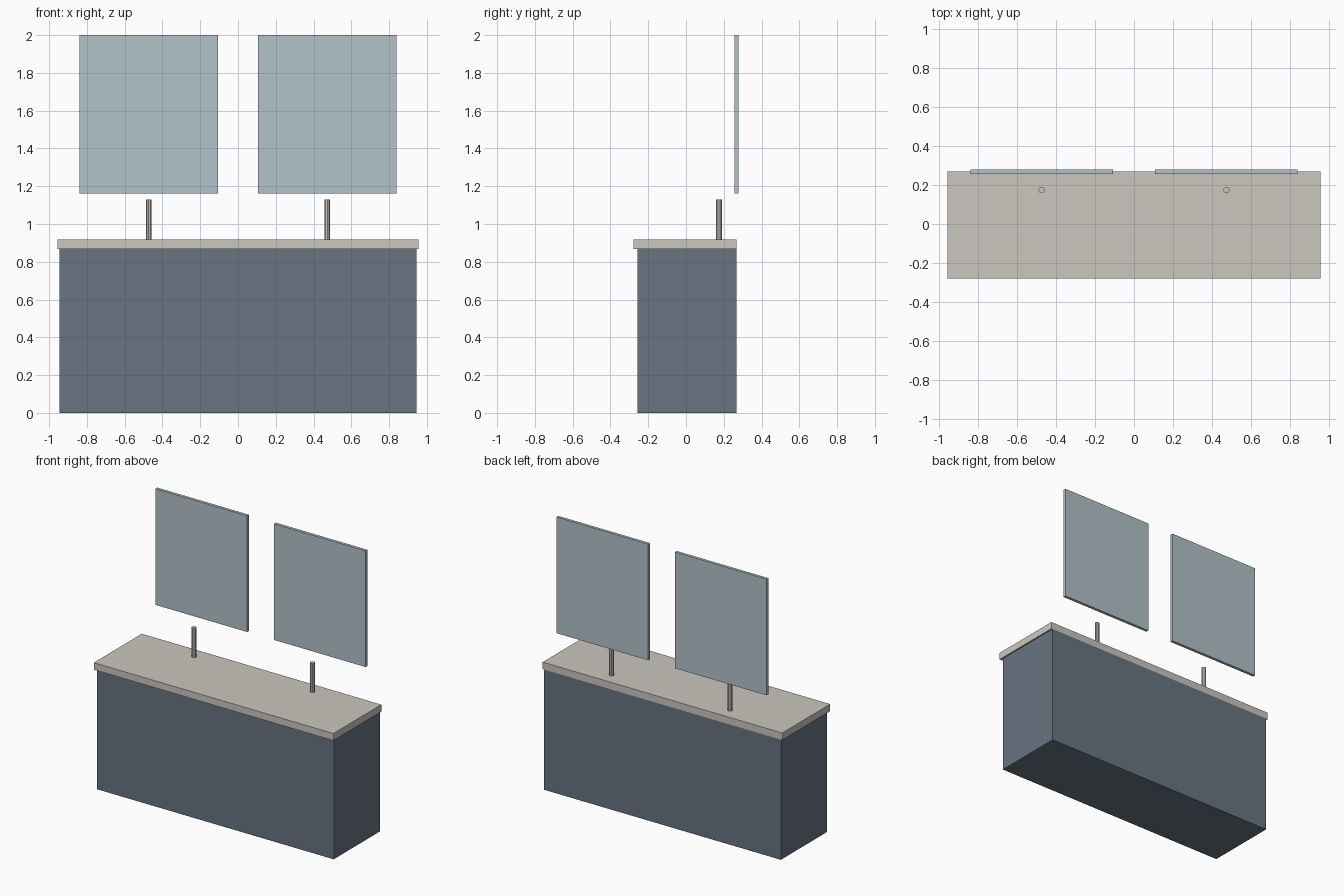
import bpy

if "Cube" in bpy.data.objects:
    bpy.data.objects.remove(bpy.data.objects["Cube"])


def material(name, rgb):
    # sRGB 0-255 to linear
    lin = [((c / 255 + 0.055) / 1.055) ** 2.4 for c in rgb]
    m = bpy.data.materials.new(name)
    m.diffuse_color = (*lin, 1)
    m.use_nodes = True
    m.node_tree.nodes["Principled BSDF"].inputs["Base Color"].default_value = m.diffuse_color
    return m


slate = material("slate_blue", (103, 117, 130))
stone = material("warm_stone", (203, 199, 191))
glass = material("mirror_glass", (178, 194, 201))


def box(name, x, y, z, mat):
    # box from (min, max) ranges
    bpy.ops.mesh.primitive_cube_add(
        size=1, location=[(a + b) / 2 for a, b in (x, y, z)])
    o = bpy.context.object
    o.name = name
    o.scale = [b - a for a, b in (x, y, z)]
    bpy.ops.object.transform_apply(location=False, rotation=False, scale=True)
    o.data.materials.append(mat)


# cabinet and countertop
box("cabinet", (-0.945, 0.945), (-0.258, 0.268), (0, 0.867), slate)
box("countertop", (-0.956, 0.956), (-0.278, 0.268), (0.867, 0.918), stone)

# a faucet and a mirror on each side
for side, s in (("left", -1), ("right", 1)):
    bpy.ops.mesh.primitive_cylinder_add(
        vertices=10, radius=0.016, depth=0.212,
        location=(s * 0.473, 0.174, 1.024))
    o = bpy.context.object
    o.name = side + "_faucet"
    o.data.materials.append(stone)
    bpy.ops.object.shade_smooth_by_angle()
    x = sorted((s * 0.107, s * 0.838))
    box(side + "_mirror", x, (0.257, 0.278), (1.162, 2.0), glass)
